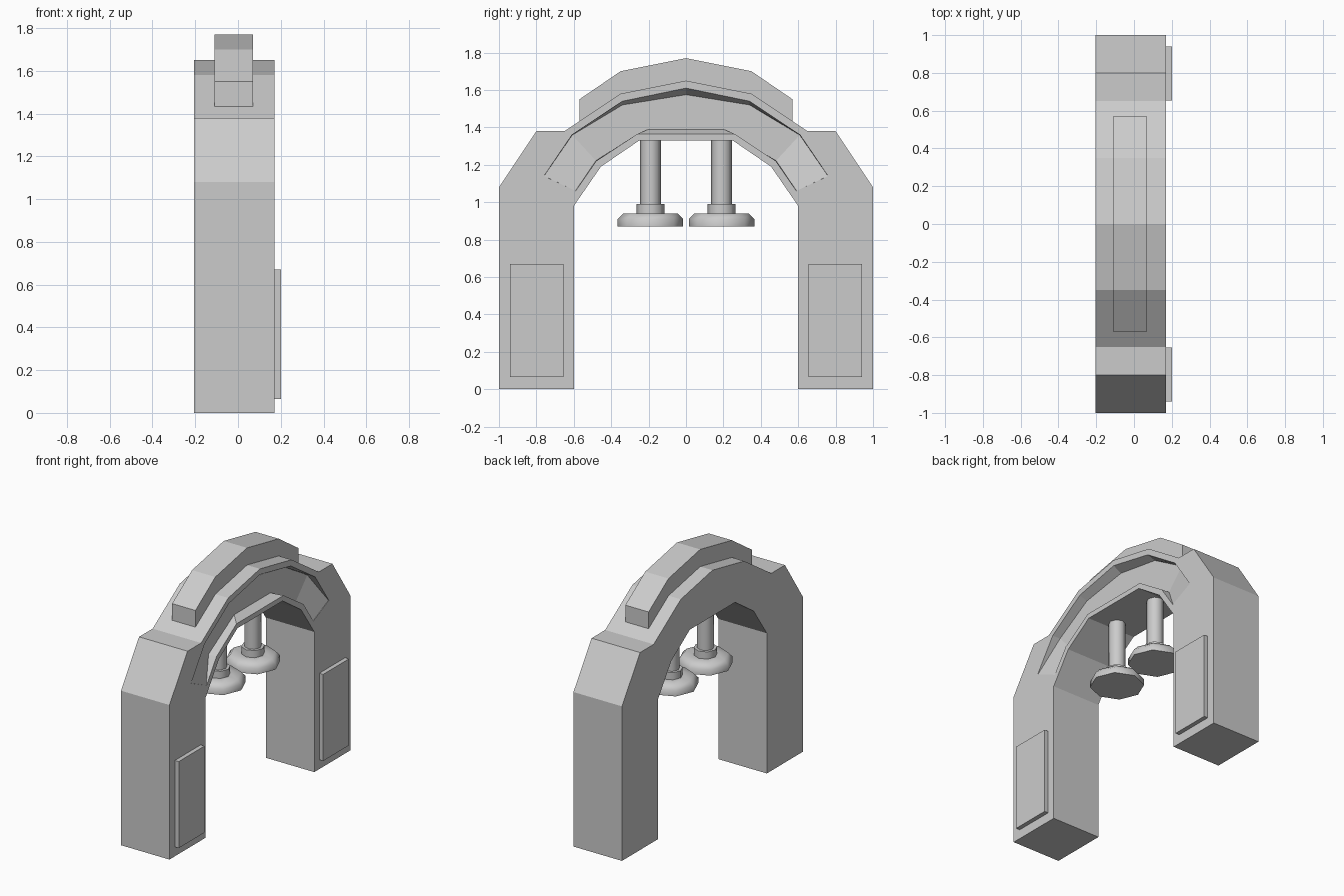
import bpy, bmesh, math

if "Cube" in bpy.data.objects:
    bpy.data.objects.remove(bpy.data.objects["Cube"])

X0, X1 = -0.205, 0.17          # arch thickness range
XC = (X0 + X1) / 2


def finish(name, bm):
    bmesh.ops.recalc_face_normals(bm, faces=bm.faces)
    me = bpy.data.meshes.new(name)
    bm.to_mesh(me)
    bm.free()
    ob = bpy.data.objects.new(name, me)
    bpy.context.collection.objects.link(ob)
    return ob


def mirror(half):
    """Complete a (y, z) half profile listed from +y to the centre."""
    return half + [(-y, z) for y, z in reversed(half) if y != 0]


def extrude_profile(name, pts, x0, x1):
    bm = bmesh.new()
    face = bm.faces.new([bm.verts.new((x0, y, z)) for y, z in pts])
    geo = bmesh.ops.extrude_face_region(bm, geom=[face])["geom"]
    bmesh.ops.translate(bm, vec=(x1 - x0, 0, 0),
                        verts=[g for g in geo if isinstance(g, bmesh.types.BMVert)])
    return finish(name, bm)


def loft(name, rings):
    bm = bmesh.new()
    loops = [[bm.verts.new(p) for p in r] for r in rings]
    n = len(loops[0])
    for a, b in zip(loops, loops[1:]):
        for i in range(n):
            j = (i + 1) % n
            bm.faces.new((a[i], a[j], b[j], b[i]))
    bm.faces.new(loops[0])
    bm.faces.new(loops[-1])
    return finish(name, bm)


# Main arch
outer = mirror([(1, 0), (1, 1.08), (0.8, 1.38), (0.65, 1.38), (0.35, 1.58), (0, 1.65)])
inner = mirror([(0.6, 0), (0.6, 0.98), (0.455, 1.19), (0.25, 1.33)])
arch = extrude_profile("arch_body", outer + inner[::-1], X0, X1)

# Curved recess in the +x side, fading out at both ends
# station: mouth outer, floor outer, floor inner, mouth inner, depth
half = [
    ((0.76, 1.14), (0.759, 1.14), (0.591, 1.061), (0.59, 1.06), 0.002),
    ((0.61, 1.36), (0.608, 1.359), (0.482, 1.222), (0.48, 1.22), 0.06),
    ((0.34, 1.54), (0.34, 1.52), (0.20, 1.39), (0.26, 1.365), 0.06),
    ((0.0, 1.61), (0.0, 1.575), (0.0, 1.39), (0.0, 1.365), 0.06),
]
flip = lambda s: tuple((-p[0], p[1]) for p in s[:4]) + (s[4],)
stations = half + [flip(s) for s in half[-2::-1]]
rings = []
for mo, fo, fi, mi, d in stations:
    rings.append([(0.25, *mo), (X1, *mo), (X1 - d, *fo),
                  (X1 - d, *fi), (X1, *mi), (0.25, *mi)])
cutter = loft("recess_cutter", rings)
cutter.hide_render = True
cutter.hide_viewport = True
mod = arch.modifiers.new("recess", "BOOLEAN")
mod.operation = "DIFFERENCE"
mod.solver = "EXACT"
mod.object = cutter

# Raised ridge over the crown
ridge_top = mirror([(0.57, 1.40), (0.57, 1.55), (0.35, 1.70), (0, 1.77)])
ridge_low = mirror([(0.35, 1.54), (0, 1.60)])
extrude_profile("top_ridge", ridge_top + ridge_low[::-1], -0.11, 0.07)

for s, side in ((-1, "left"), (1, "right")):
    # Leg panel
    a, b = s * 0.655, s * 0.94
    extrude_profile(f"leg_panel_{side}",
                    [(a, 0.065), (b, 0.065), (b, 0.67), (a, 0.67)], X1 - 0.01, 0.2)
    # Hanging lamp: disc, collar and stem turned as one
    profile = [(0.175, 0.87), (0.175, 0.91), (0.145, 0.94), (0.075, 0.94),
               (0.075, 0.99), (0.055, 0.99), (0.055, 1.34)]
    lamp = loft(f"hanging_lamp_{side}", [
        [(XC + r * math.cos(k * math.pi / 4), s * 0.19 + r * math.sin(k * math.pi / 4), z)
         for k in range(8)] for r, z in profile])
    bpy.ops.object.select_all(action="DESELECT")
    lamp.select_set(True)
    bpy.context.view_layer.objects.active = lamp
    bpy.ops.object.shade_smooth_by_angle(angle=math.radians(50))
